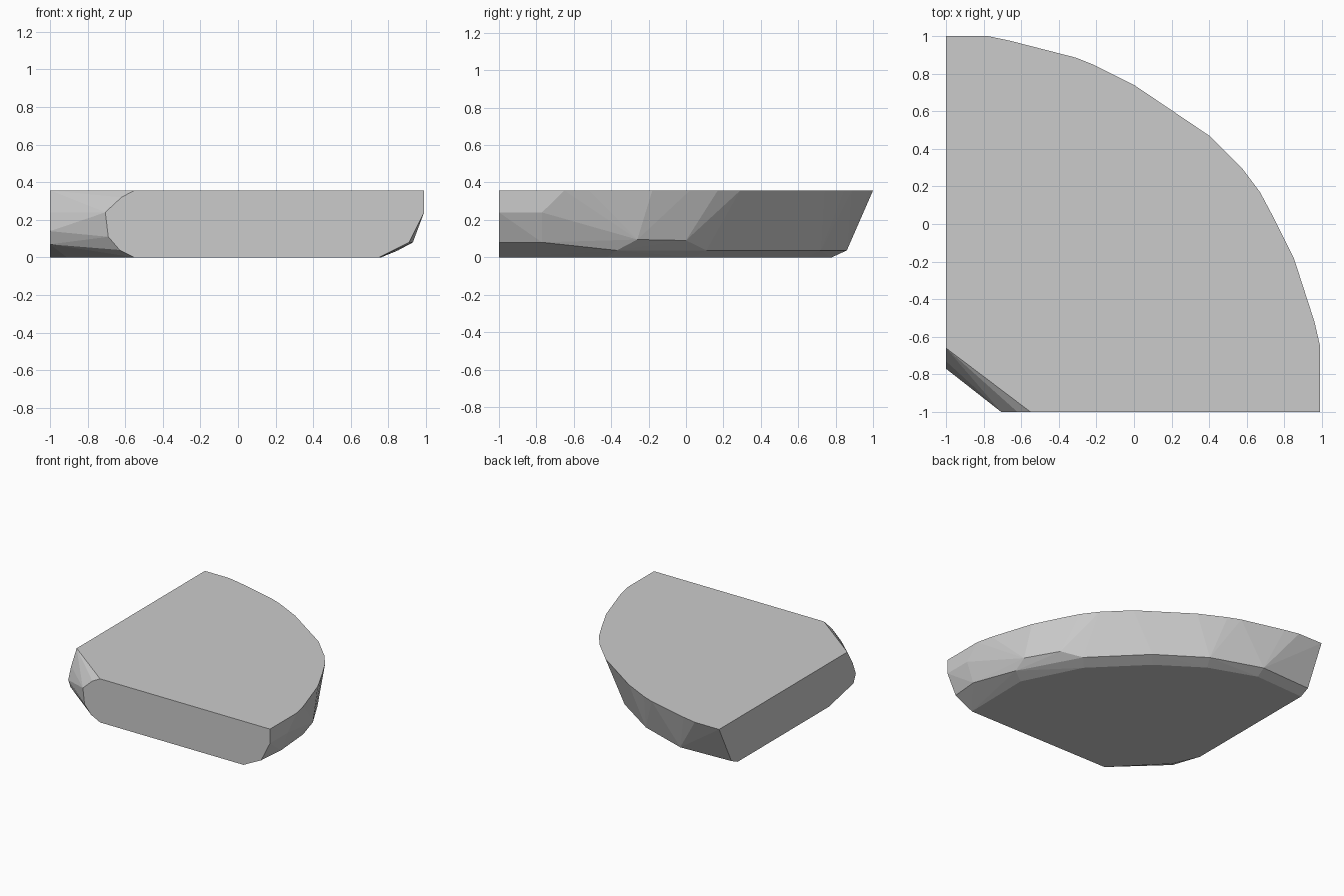
import bpy
import bmesh
import math

if "Cube" in bpy.data.objects:
    bpy.data.objects.remove(bpy.data.objects["Cube"])

TOP = 0.357

# Outlines of the curved rim, from the front right corner to the back left one
top_rim = [(0.99, -1), (0.99, -0.65), (0.96, -0.52), (0.85, -0.18), (0.75, 0.02),
           (0.67, 0.17), (0.58, 0.29), (0.4, 0.47), (0, 0.74), (-0.21, 0.845),
           (-0.31, 0.885), (-0.66, 0.975), (-0.78, 1), (-1, 1)]
low_rim = [(0.85, -0.37), (0.59, 0.11), (0.22, 0.48), (-0.14, 0.72),
           (-0.55, 0.86), (-1, 0.84)]
base_rim = [(0.75, -1), (0.76, -0.42), (0.53, 0.04), (0.16, 0.41),
            (-0.18, 0.64), (-0.56, 0.78), (-1, 0.76)]
mid_rim = [(0.91, -1, 0.08), (0.93, -0.77, 0.08), (0.99, -1, 0.24),
           (0.99, -0.77, 0.24), (0.86, -0.26, 0.095), (0.72, 0, 0.09)]

# Rounded corner at the front left: (x, z) on the front face, (y, z) on the left face
corner_front = [(-0.55, 0), (-0.63, 0.04), (-0.69, 0.11), (-0.706, 0.24),
                (-0.62, 0.32), (-0.55, TOP)]
corner_left = [(-0.42, 0), (-0.74, 0.07), (-0.77, 0.14), (-0.73, 0.24), (-0.66, TOP)]

points = [(x, y, TOP) for x, y in top_rim]
points += [(x, y, 0.037) for x, y in low_rim]
points += [(x, y, 0) for x, y in base_rim + [(-0.91, -0.63)]]
points += mid_rim
points += [(x, -1, z) for x, z in corner_front]
points += [(-1, y, z) for y, z in corner_left]

# Wrap the outlines into one faceted solid
bm = bmesh.new()
for p in points:
    bm.verts.new(p)
bmesh.ops.convex_hull(bm, input=bm.verts)
bmesh.ops.delete(bm, geom=[v for v in bm.verts if not v.link_faces], context='VERTS')
bmesh.ops.dissolve_limit(bm, angle_limit=math.radians(0.5),
                         verts=bm.verts, edges=bm.edges)
bmesh.ops.recalc_face_normals(bm, faces=bm.faces)

mesh = bpy.data.meshes.new("quarter_slab")
bm.to_mesh(mesh)
bm.free()
bpy.context.collection.objects.link(bpy.data.objects.new("quarter_slab", mesh))
